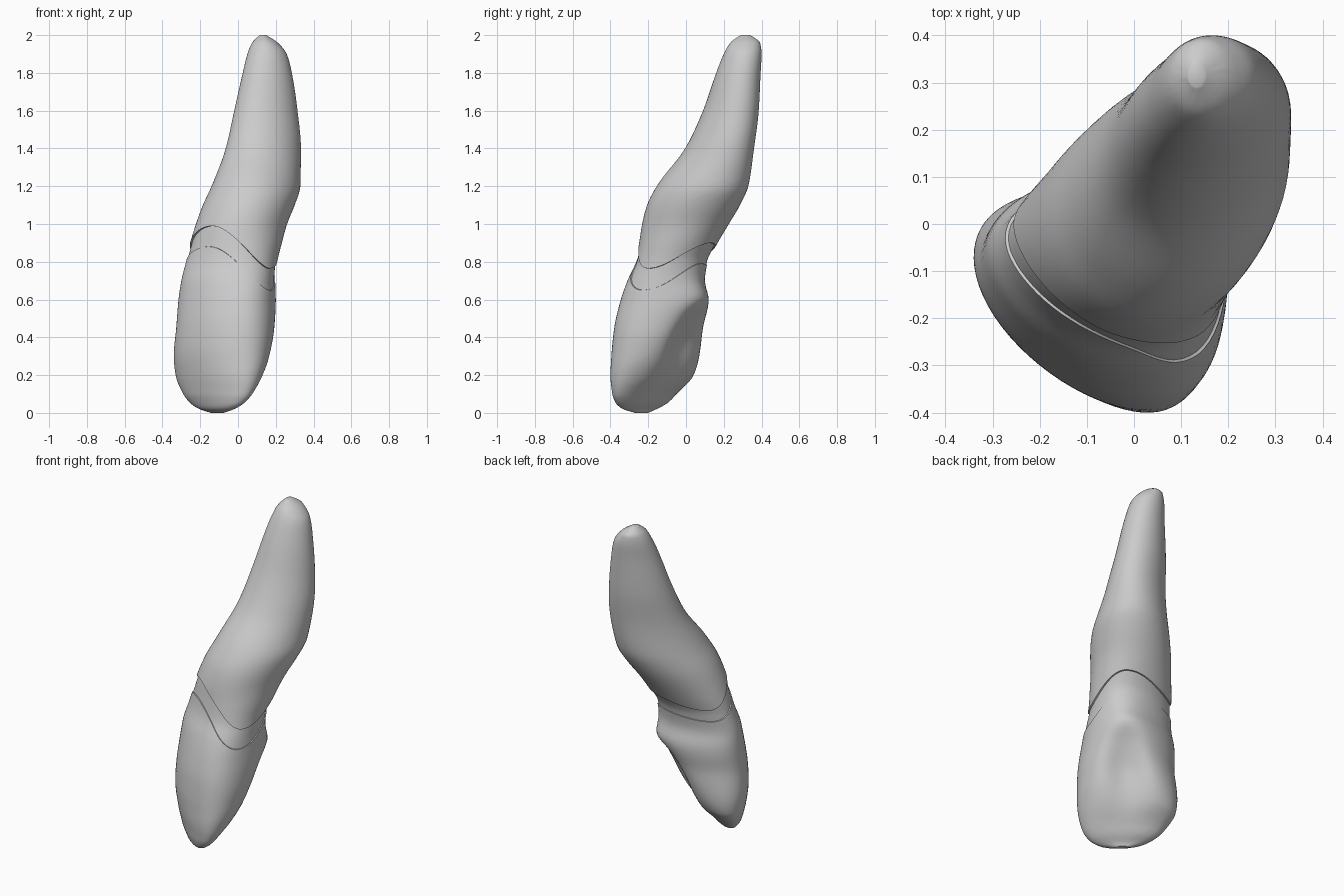
import bpy, bmesh, math

if "Cube" in bpy.data.objects:
    bpy.data.objects.remove(bpy.data.objects["Cube"])

N = 72                                   # points around each section
TURN = math.radians(-40)                 # tooth is turned about z

# bounding limits of the section at each height: z, x min, x max, y min, y max
LIMITS = [
    (0.00, -.145, -.075, -.27, -.20), (0.02, -.205, -.02, -.335, -.155),
    (0.05, -.25, .03, -.37, -.10), (0.10, -.29, .075, -.39, -.05),
    (0.20, -.33, .13, -.40, .04), (0.30, -.34, .165, -.395, .07),
    (0.45, -.327, .192, -.38, .09), (0.60, -.315, .20, -.345, .12),
    (0.70, -.30, .197, -.31, .10), (0.80, -.275, .205, -.265, .115),
    (0.90, -.25, .23, -.245, .165), (1.00, -.22, .258, -.23, .225),
    (1.10, -.185, .30, -.205, .285), (1.20, -.14, .33, -.155, .33),
    (1.40, -.065, .333, -.005, .36), (1.60, -.02, .315, .09, .385),
    (1.80, .025, .285, .16, .395), (1.90, .05, .258, .20, .40),
    (1.96, .075, .21, .235, .392), (2.00, .115, .15, .29, .34)]
# section character: z, thickness/width, narrowing to the back, hollow of back
SHAPE = [
    (0.0, .30, 0, 0), (0.1, .42, .05, .1), (0.2, .58, .12, .3), (0.35, .78, .2, .4),
    (0.5, .92, .28, .22), (0.62, .98, .32, 0), (0.8, .95, .2, 0), (1.0, 1.08, .1, 0),
    (1.4, 1.3, .05, 0), (1.8, 1.2, 0, 0), (2.0, 1, 0, 0)]


def interp(table, z):
    """Smooth monotone interpolation of every column of a table."""
    z = min(max(z, table[0][0]), table[-1][0])
    i = 0
    while i < len(table) - 2 and z > table[i + 1][0]:
        i += 1

    def slope(j, c):
        d = lambda k: (table[k + 1][c] - table[k][c]) / (table[k + 1][0] - table[k][0])
        if j == 0:
            return d(0)
        if j == len(table) - 1:
            return d(j - 1)
        a, b = d(j - 1), d(j)
        return 0 if a * b <= 0 else 2 * a * b / (a + b)

    p, q = table[i], table[i + 1]
    h = q[0] - p[0]
    t = (z - p[0]) / h
    return [p[c] * (1 + 2 * t) * (1 - t) ** 2 + q[c] * t * t * (3 - 2 * t)
            + h * (slope(i, c) * t * (1 - t) ** 2 - slope(i + 1, c) * t * t * (1 - t))
            for c in range(1, len(p))]


cache = {}


def section(z):
    """Closed outline at height z, fitted to its limits."""
    key = round(z, 3)
    if key in cache:
        return cache[key]
    x0, x1, y0, y1 = interp(LIMITS, z)
    ratio, taper, hollow = interp(SHAPE, z)
    pts = []
    for i in range(N):
        a = 2 * math.pi * i / N
        u, v = math.cos(a), math.sin(a)
        if v > 0:
            v -= hollow * v * math.exp(-(u / .55) ** 2)
        u *= 1 - taper * v
        v *= ratio
        pts.append((u * math.cos(TURN) - v * math.sin(TURN),
                    u * math.sin(TURN) + v * math.cos(TURN)))
    xs, ys = zip(*pts)
    fx = (x1 - x0) / (max(xs) - min(xs))
    fy = (y1 - y0) / (max(ys) - min(ys))
    cache[key] = [(x0 + (x - min(xs)) * fx, y0 + (y - min(ys)) * fy) for x, y in pts]
    return cache[key]


def edge(i, side_u, side_d, back, front):
    """Wavy gum-line height: high at front and back, low at both sides."""
    u, v = math.cos(2 * math.pi * i / N), math.sin(2 * math.pi * i / N)
    return (side_u if u > 0 else side_d) * u * u + (back if v > 0 else front) * v * v


def crown_edge(i):
    return edge(i, .65, .765, .79, .88)


def root_edge(i):
    return edge(i, .765, .84, .90, .99)


def point(i, z, inset=1.0):
    pts = section(z)
    cx, cy = sum(p[0] for p in pts) / N, sum(p[1] for p in pts) / N
    x, y = pts[i]
    return (cx + (x - cx) * inset, cy + (y - cy) * inset, z)


def loft(name, rings, mat):
    bm = bmesh.new()
    rows = [[bm.verts.new(p) for p in ring] for ring in rings]
    for a, b in zip(rows, rows[1:]):
        for i in range(N):
            j = (i + 1) % N
            bm.faces.new((a[i], a[j], b[j], b[i]))
    for row, top in ((rows[0], False), (rows[-1], True)):
        mid = [sum(v.co[k] for v in row) / N for k in range(3)]
        c = bm.verts.new(mid)
        for i in range(N):
            bm.faces.new((row[i], row[(i + 1) % N], c))
    bmesh.ops.recalc_face_normals(bm, faces=bm.faces)
    me = bpy.data.meshes.new(name)
    bm.to_mesh(me)
    bm.free()
    ob = bpy.data.objects.new(name, me)
    bpy.context.collection.objects.link(ob)
    me.materials.append(mat)
    bpy.context.view_layer.objects.active = ob
    ob.select_set(True)
    bpy.ops.object.shade_smooth_by_angle(angle=math.radians(50))
    ob.select_set(False)


grey = bpy.data.materials.new("light grey")
grey.diffuse_color = (.6, .6, .6, 1)
grey.use_nodes = True
grey.node_tree.nodes["Principled BSDF"].inputs["Base Color"].default_value = grey.diffuse_color

# crown: from the biting edge to the lower gum line, with a small rim
K = 44
rings = [[point(i, crown_edge(i) * (k / K) ** 1.7) for i in range(N)] for k in range(K + 1)]
rings.append([point(i, crown_edge(i) + .004, .9) for i in range(N)])
loft("crown", rings, grey)

# neck: slightly recessed band between crown and root
rings = []
for k in range(11):
    t = -.15 + 1.3 * k / 10
    rings.append([point(i, crown_edge(i) * (1 - t) + root_edge(i) * t, .975) for i in range(N)])
loft("neck", rings, grey)

# root: from the upper gum line to the rounded tip, with a small rim
rings = [[point(i, root_edge(i) - .002, .93) for i in range(N)]]
for k in range(K + 1):
    t = 1 - (1 - k / K) ** 1.6
    rings.append([point(i, root_edge(i) * (1 - t) + 2 * t, 1.015 - .015 * min(1, 4 * t))
                  for i in range(N)])
loft("root", rings, grey)
